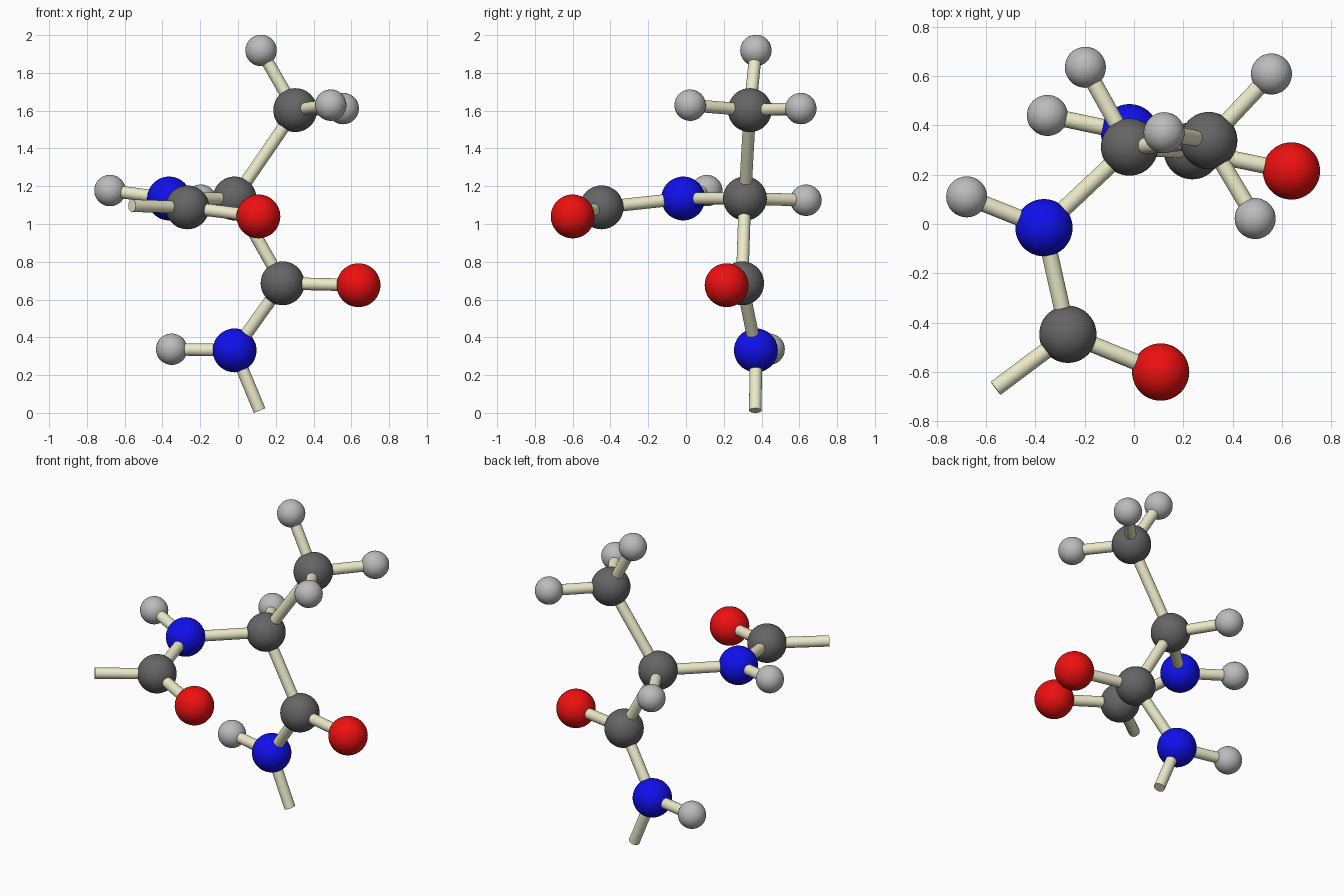
import bpy
import math
from mathutils import Vector

if "Cube" in bpy.data.objects:
    bpy.data.objects.remove(bpy.data.objects["Cube"])


def material(name, rgb):
    m = bpy.data.materials.new(name)
    m.diffuse_color = (*rgb, 1)
    m.use_nodes = True
    m.node_tree.nodes["Principled BSDF"].inputs["Base Color"].default_value = m.diffuse_color
    return m


# Element: (radius, material)
KINDS = {
    "carbon": (0.116, material("dark_grey", (0.13, 0.13, 0.13))),
    "nitrogen": (0.116, material("blue", (0.005, 0.005, 0.85))),
    "oxygen": (0.116, material("red", (0.85, 0.005, 0.005))),
    "hydrogen": (0.083, material("light_grey", (0.5, 0.5, 0.5))),
}
BOND_MAT = material("ivory", (0.84, 0.82, 0.58))
BOND_R = 0.033

# Atom positions
ATOMS = {
    "carbon_methyl": (0.303, 0.338, 1.603),
    "carbon_alpha": (-0.018, 0.312, 1.135),
    "carbon_upper_carbonyl": (-0.268, -0.447, 1.088),
    "carbon_lower_carbonyl": (0.236, 0.297, 0.686),
    "nitrogen_upper": (-0.365, -0.015, 1.135),
    "nitrogen_lower": (-0.018, 0.370, 0.331),
    "oxygen_upper": (0.108, -0.600, 1.040),
    "oxygen_lower": (0.638, 0.215, 0.676),
    "hydrogen_methyl_top": (0.122, 0.370, 1.919),
    "hydrogen_methyl_back": (0.557, 0.608, 1.611),
    "hydrogen_methyl_front": (0.491, 0.022, 1.629),
    "hydrogen_alpha": (-0.197, 0.635, 1.126),
    "hydrogen_upper_amide": (-0.678, 0.110, 1.177),
    "hydrogen_lower_amide": (-0.351, 0.440, 0.337),
}
# Free ends of the two open bonds
ENDS = {
    "upper_end": (-0.561, -0.666, 1.097),
    "lower_end": (0.114, 0.367, 0.0125),
}
BONDS = [
    ("carbon_methyl", "carbon_alpha"),
    ("carbon_methyl", "hydrogen_methyl_top"),
    ("carbon_methyl", "hydrogen_methyl_back"),
    ("carbon_methyl", "hydrogen_methyl_front"),
    ("carbon_alpha", "hydrogen_alpha"),
    ("carbon_alpha", "nitrogen_upper"),
    ("carbon_alpha", "carbon_lower_carbonyl"),
    ("nitrogen_upper", "hydrogen_upper_amide"),
    ("nitrogen_upper", "carbon_upper_carbonyl"),
    ("carbon_upper_carbonyl", "oxygen_upper"),
    ("carbon_upper_carbonyl", "upper_end"),
    ("carbon_lower_carbonyl", "oxygen_lower"),
    ("carbon_lower_carbonyl", "nitrogen_lower"),
    ("nitrogen_lower", "hydrogen_lower_amide"),
    ("nitrogen_lower", "lower_end"),
]


def finish(name, mat):
    ob = bpy.context.object
    ob.name = name
    ob.data.materials.append(mat)
    bpy.ops.object.shade_smooth_by_angle(angle=math.radians(40))


# Atoms
for name, pos in ATOMS.items():
    radius, mat = KINDS[name.split("_")[0]]
    bpy.ops.mesh.primitive_uv_sphere_add(segments=48, ring_count=24, radius=radius, location=pos)
    finish(name, mat)

# Bonds: rods from centre to centre
points = {**ATOMS, **ENDS}
for a, b in BONDS:
    p, q = Vector(points[a]), Vector(points[b])
    d = q - p
    bpy.ops.mesh.primitive_cylinder_add(
        vertices=32, radius=BOND_R, depth=d.length, location=(p + q) / 2,
        rotation=d.to_track_quat("Z", "Y").to_euler())
    finish(f"bond_{a}_to_{b}", BOND_MAT)
